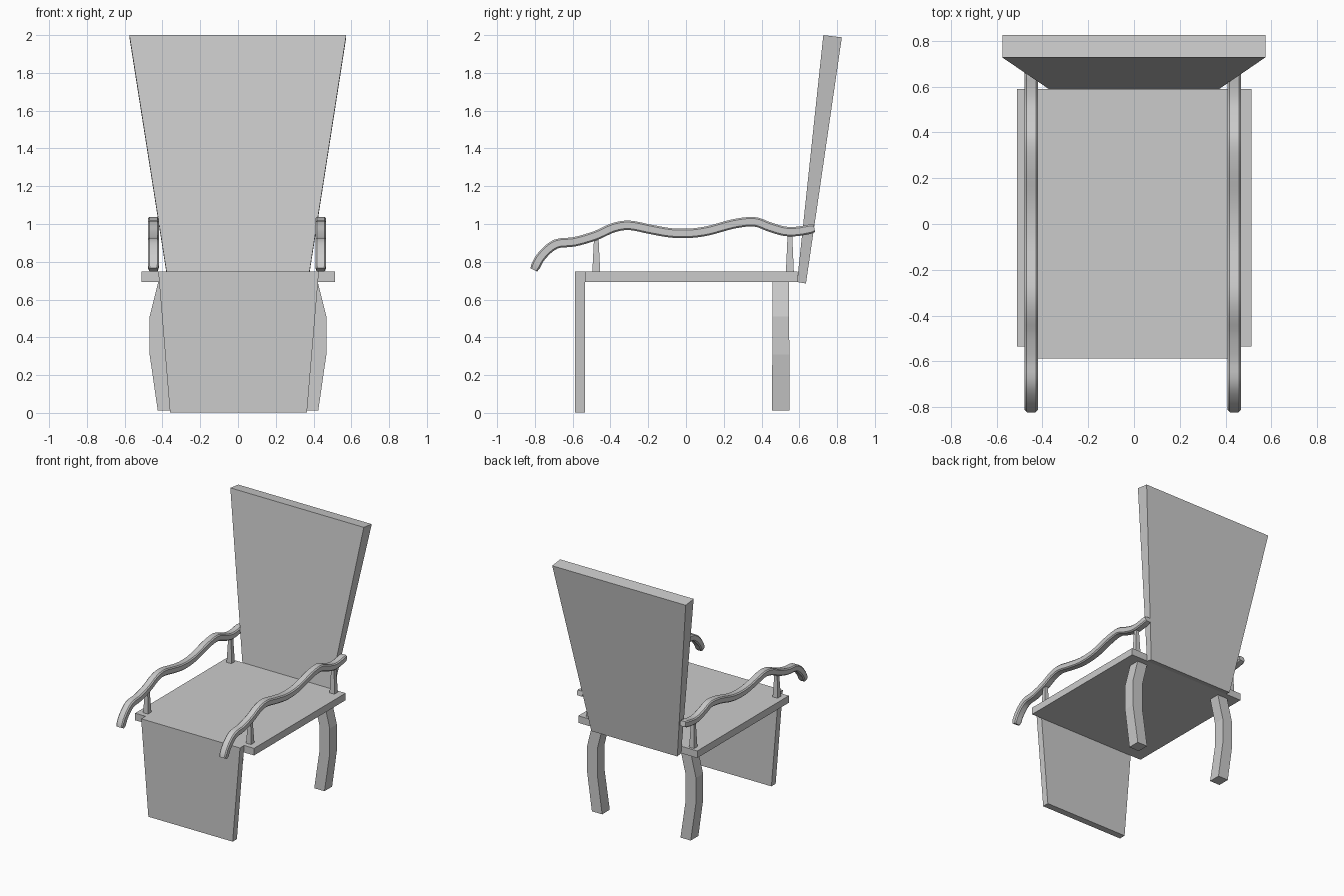
import bpy, bmesh
from mathutils import Vector

if "Cube" in bpy.data.objects:
    bpy.data.objects.remove(bpy.data.objects["Cube"])


def make(name, rings, smooth=False):
    """Skin a list of equal-length vertex rings and cap both ends."""
    bm = bmesh.new()
    vs = [[bm.verts.new(p) for p in r] for r in rings]
    n = len(rings[0])
    for a, b in zip(vs, vs[1:]):
        for i in range(n):
            j = (i + 1) % n
            bm.faces.new((a[i], a[j], b[j], b[i]))
    bm.faces.new(vs[0])
    bm.faces.new(vs[-1])
    bmesh.ops.recalc_face_normals(bm, faces=bm.faces)
    me = bpy.data.meshes.new(name)
    bm.to_mesh(me)
    bm.free()
    ob = bpy.data.objects.new(name, me)
    bpy.context.collection.objects.link(ob)
    if smooth:
        bpy.ops.object.select_all(action='DESELECT')
        ob.select_set(True)
        bpy.context.view_layer.objects.active = ob
        bpy.ops.object.shade_smooth_by_angle(angle=0.6)
    return ob


def rect(x0, x1, y0, y1, z0, z1=None):
    """Rectangular ring; z0 at the front edge, z1 at the rear edge."""
    z1 = z0 if z1 is None else z1
    return [(x0, y0, z0), (x1, y0, z0), (x1, y1, z1), (x0, y1, z1)]


# Seat slab and tapered front panel
make("seat", [rect(-0.51, 0.513, -0.535, 0.59, z) for z in (0.693, 0.748)])
make("front_panel", [rect(-0.36, 0.365, -0.587, -0.535, 0.003),
                     rect(-0.422, 0.428, -0.587, -0.535, 0.748)])

# Backrest, flaring and thickening upwards with a slight recline
make("backrest", [rect(-0.37, 0.37, 0.588, 0.635, 0.693, 0.685),
                  rect(-0.575, 0.573, 0.727, 0.825, 2.0, 1.988)])

# Armrest centreline (y, z), smoothed with a Catmull-Rom spline
PATH = [(-0.806, 0.757), (-0.765, 0.83), (-0.69, 0.893), (-0.59, 0.906),
        (-0.48, 0.938), (-0.385, 0.98), (-0.30, 0.993), (-0.19, 0.972),
        (-0.08, 0.953), (0.02, 0.951), (0.12, 0.965), (0.25, 1.0),
        (0.36, 1.012), (0.44, 0.985), (0.52, 0.962), (0.59, 0.961),
        (0.68, 0.977)]


def spline(pts, steps=4):
    p = [Vector(q) for q in pts]
    p = [2 * p[0] - p[1]] + p + [2 * p[-1] - p[-2]]
    out = []
    for a, b, c, d in zip(p, p[1:], p[2:], p[3:]):
        for k in range(steps):
            t = k / steps
            out.append(0.5 * (2 * b + (c - a) * t + (2 * a - 5 * b + 4 * c - d) * t * t
                              + (3 * b - a - 3 * c + d) * t ** 3))
    return out + [p[-2]]


def armrest(name, x):
    pts = spline(PATH)
    h, w, c = 0.025, 0.029, 0.008
    prof = [(w, h - c), (w - c, h), (c - w, h), (-w, h - c),
            (-w, c - h), (c - w, -h), (w - c, -h), (w, c - h)]
    rings = []
    last = len(pts) - 1
    for i, p in enumerate(pts):
        t = (pts[min(i + 1, last)] - pts[max(i - 1, 0)]).normalized()
        s = 0.78 if i in (0, last) else 1.0
        rings.append([(x + u * s, p.x - t.y * v * s, p.y + t.x * v * s) for u, v in prof])
    make(name, rings, smooth=True)


# Paired parts: armrests, posts and bowed rear legs
LEG = [(0.422, 0.459, 0.545, 0.695), (0.468, 0.458, 0.546, 0.51),
       (0.468, 0.457, 0.547, 0.31), (0.425, 0.455, 0.549, 0.013)]
for side, s, ax in (("left", -1, -0.448), ("right", 1, 0.438)):
    armrest(side + "_armrest", ax)
    for part, y, top in (("front", -0.475, 0.925), ("rear", 0.55, 0.95)):
        make(f"{side}_{part}_arm_post",
             [rect(ax - r, ax + r, y - r, y + r, z) for r, z in ((0.021, 0.745), (0.012, top))])
    make(side + "_rear_leg",
         [rect(s * x, s * (x - 0.088), y0, y1, z) for x, y0, y1, z in LEG])
